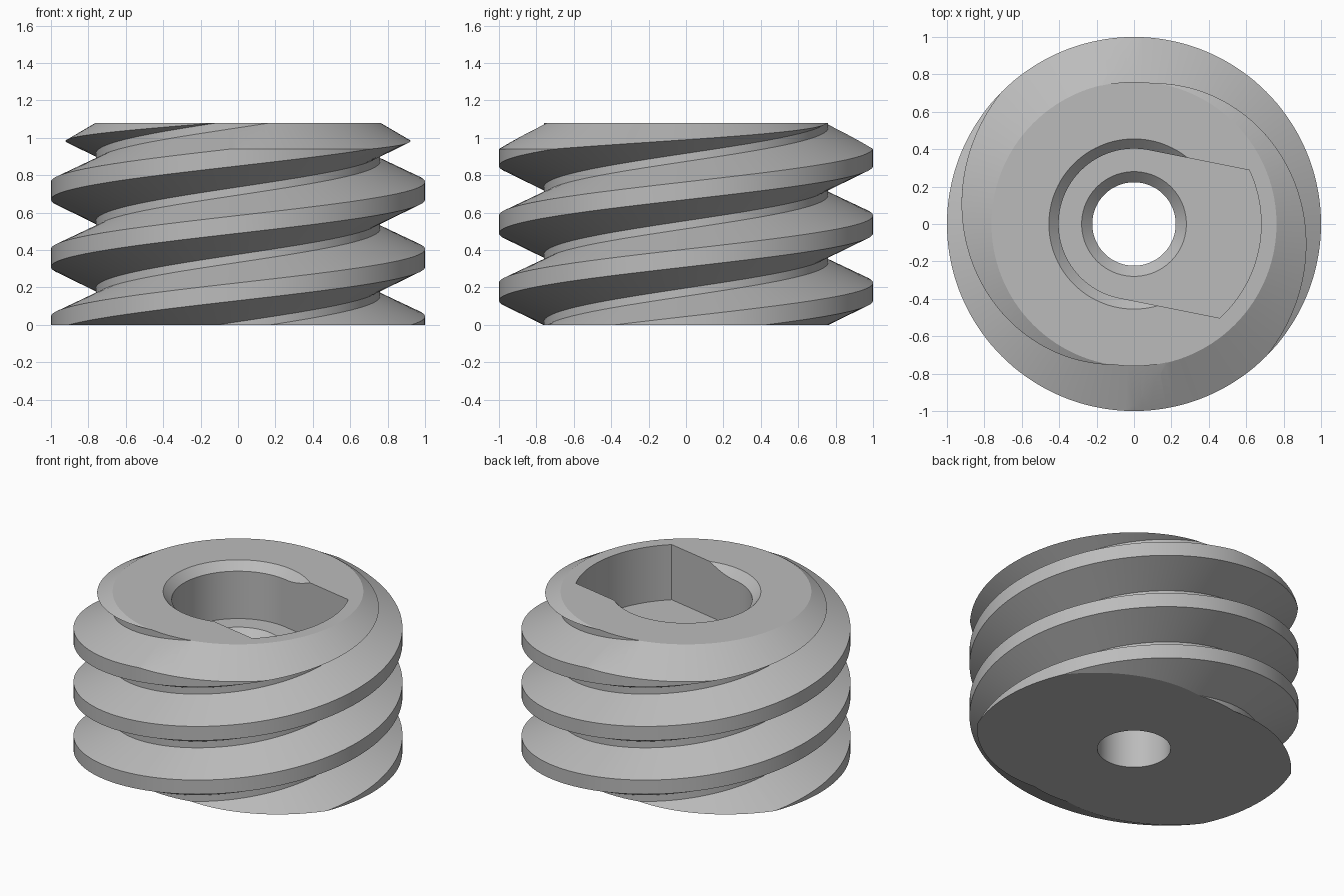
import bpy
import bmesh
from math import sin, cos, pi, radians, asin

cube = bpy.data.objects.get("Cube")
if cube:
    bpy.data.objects.remove(cube, do_unlink=True)

SEG = 144
HEIGHT = 1.08
PITCH = 0.36
STARTS = 2
LEAD = PITCH * STARTS
# one tooth: radius and height, from lower root to upper root
TOOTH = [(0.76, 0.197), (1.0, 0.31), (1.0, 0.405), (0.76, 0.514)]

grey = bpy.data.materials.new("plain grey")
grey.use_nodes = True
grey.diffuse_color = (0.5, 0.5, 0.5, 1)
grey.node_tree.nodes["Principled BSDF"].inputs["Base Color"].default_value = (0.5, 0.5, 0.5, 1)


def finish(bm, name):
    bmesh.ops.recalc_face_normals(bm, faces=bm.faces)
    mesh = bpy.data.meshes.new(name)
    bm.to_mesh(mesh)
    bm.free()
    mesh.materials.append(grey)
    obj = bpy.data.objects.new(name, mesh)
    bpy.context.collection.objects.link(obj)
    return obj


def lathe(name, profile):
    """Solid of revolution; the profile runs bottom to top off the axis."""
    bm = bmesh.new()
    rings = [[bm.verts.new((r * cos(2 * pi * i / SEG), r * sin(2 * pi * i / SEG), z))
              for i in range(SEG)] for r, z in profile]
    for low, high in zip(rings, rings[1:]):
        for i in range(SEG):
            k = (i + 1) % SEG
            bm.faces.new((low[i], low[k], high[k], high[i]))
    bm.faces.new(rings[0])
    bm.faces.new(rings[-1])
    return finish(bm, name)


def prism(name, outline, z0, z1):
    bm = bmesh.new()
    face = bm.faces.new([bm.verts.new((x, y, z0)) for x, y in outline])
    new = bmesh.ops.extrude_face_region(bm, geom=[face])["geom"]
    top = [v for v in new if isinstance(v, bmesh.types.BMVert)]
    bmesh.ops.translate(bm, verts=top, vec=(0, 0, z1 - z0))
    return finish(bm, name)


def helical_solid(name, first, periods):
    """Endless multi-start screw, longer than needed, closed with fans."""
    bm = bmesh.new()
    n = len(TOOTH)
    rows, shift = periods * n, n * STARTS
    cols = []
    for i in range(SEG):
        a = 2 * pi * i / SEG
        col = []
        for j in range(rows + 1 + (shift if i == 0 else 0)):
            r, z = TOOTH[j % n]
            z += (first + j // n) * PITCH + LEAD * i / SEG
            col.append(bm.verts.new((r * cos(a), r * sin(a), z)))
        cols.append(col)

    def vert(i, j):
        return cols[0][j + shift] if i == SEG else cols[i][j]

    for i in range(SEG):
        for j in range(rows):
            bm.faces.new((vert(i, j), vert(i + 1, j), vert(i + 1, j + 1), vert(i, j + 1)))
    for j0 in (0, rows):
        loop = [vert(i, j0) for i in range(SEG)]
        loop += [cols[0][j0 + s] for s in range(shift, 0, -1)]
        hub = bm.verts.new((0, 0, cols[0][j0].co.z + LEAD / 2))
        for a, b in zip(loop, loop[1:] + loop[:1]):
            bm.faces.new((a, b, hub))
    return finish(bm, name)


def cut(obj, cutter, operation):
    mod = obj.modifiers.new("cut", "BOOLEAN")
    mod.operation, mod.solver, mod.object = operation, "EXACT", cutter
    bpy.context.view_layer.objects.active = obj
    bpy.ops.object.modifier_apply(modifier=mod.name)
    bpy.data.objects.remove(cutter, do_unlink=True)


def arc(radius, start, end, steps, turn):
    return [(radius * cos(start + (end - start) * k / steps + turn),
             radius * sin(start + (end - start) * k / steps + turn))
            for k in range(steps + 1)]


# Threaded body, trimmed flat at both ends with a chamfer on top
body = helical_solid("threaded_plug", -3, 6)
slope = 0.583
cut(body, lathe("envelope", [(1.2, 0), (1.2, HEIGHT - slope * 0.44), (0.762, HEIGHT)]), "INTERSECT")

# Keyed socket: a round pocket with a parallel-sided slot to one side
FLOOR, ROUND, REACH = 0.71, 0.403, 0.68
turn = radians(-11.3)
half = asin(ROUND / REACH)
outline = arc(ROUND, pi / 2, 3 * pi / 2, 72, turn) + arc(REACH, -half, half, 24, turn)
cut(body, prism("socket", outline, FLOOR, HEIGHT + 0.2), "DIFFERENCE")

# Chamfered rim of the pocket
cut(body, lathe("rim", [(0.355, HEIGHT - 0.1), (0.555, HEIGHT + 0.1)]), "DIFFERENCE")

# Through bore with a chamfered mouth
cut(body, lathe("bore", [(0.223, -0.1), (0.223, FLOOR - 0.057), (0.33, FLOOR + 0.05)]), "DIFFERENCE")

# Smooth shading with crisp edges
bpy.ops.object.select_all(action="DESELECT")
body.select_set(True)
bpy.context.view_layer.objects.active = body
bpy.ops.object.shade_smooth_by_angle(angle=radians(20))
